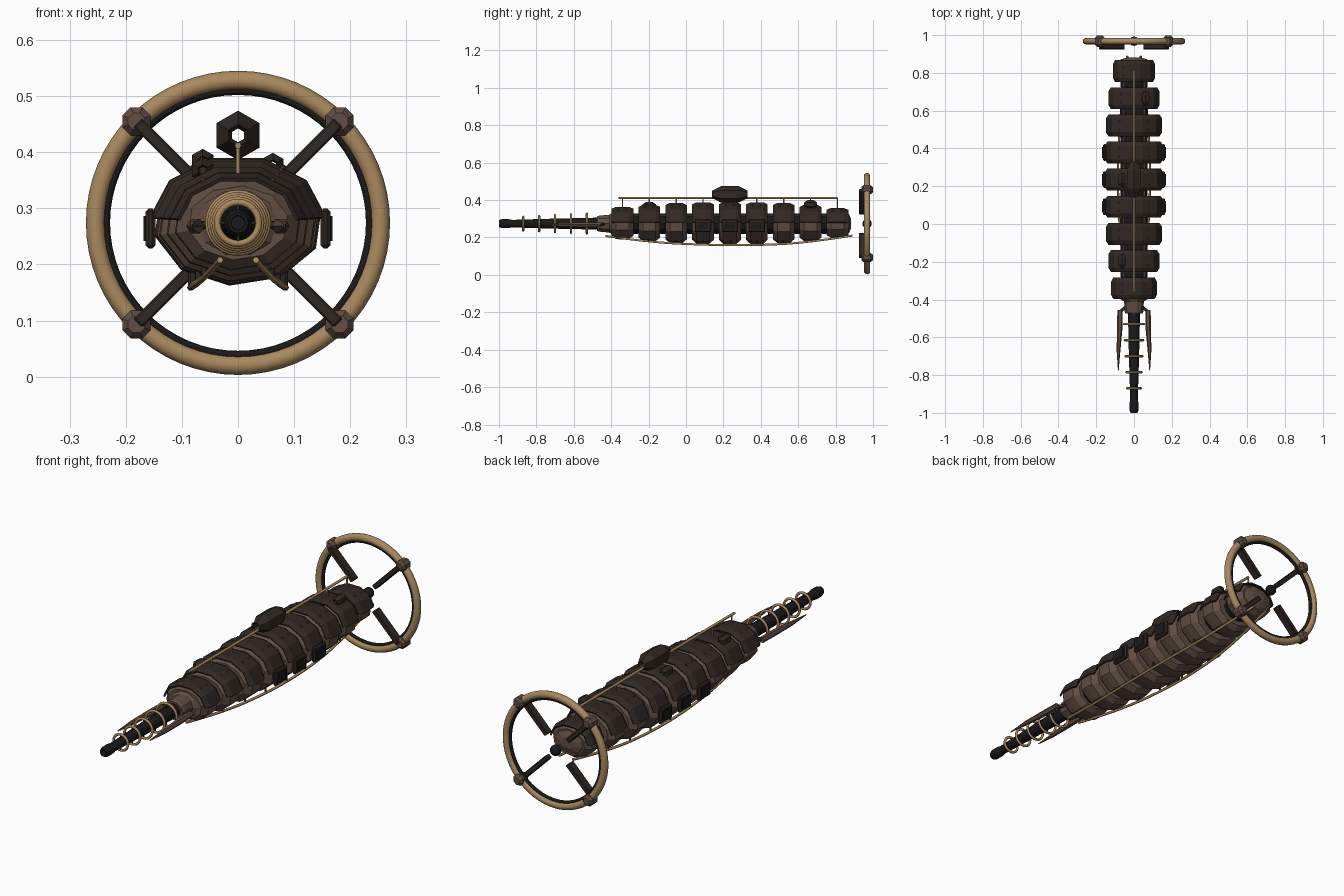
import bpy, bmesh
from math import sin, cos, pi, radians
from mathutils import Vector, Matrix

if "Cube" in bpy.data.objects:
    bpy.data.objects.remove(bpy.data.objects["Cube"])

CZ = 0.274


def mat(name, c):
    m = bpy.data.materials.new(name)
    m.diffuse_color = (*c, 1)
    m.use_nodes = True
    m.node_tree.nodes["Principled BSDF"].inputs["Base Color"].default_value = m.diffuse_color
    return m


BROWN = mat("brown_hull", (0.12, 0.075, 0.055))
DARK = mat("dark_plate", (0.03, 0.021, 0.017))
GOLD = mat("brass", (0.40, 0.25, 0.11))
BLACK = mat("black_metal", (0.01, 0.01, 0.01))


def finish(name, bm, material, smooth=False):
    me = bpy.data.meshes.new(name)
    bm.normal_update()
    bm.to_mesh(me)
    bm.free()
    me.materials.append(material)
    for p in me.polygons:
        p.use_smooth = smooth
    ob = bpy.data.objects.new(name, me)
    bpy.context.collection.objects.link(ob)
    return ob


def loft(name, rings, material, n=10, rot=0.0, x=0.0, z=CZ, arc=None, cap=True, smooth=False):
    """Skin elliptical rings (y, rx, rz) along y; arc=(start, end) degrees leaves it open."""
    bm = bmesh.new()
    if arc:
        angs = [radians(arc[0] + (arc[1] - arc[0]) * i / n) for i in range(n + 1)]
    else:
        angs = [radians(rot) + 2 * pi * i / n for i in range(n)]
    rows = [[bm.verts.new((x + rx * cos(a), y, z + rz * sin(a))) for a in angs] for y, rx, rz in rings]
    k = len(angs)
    for r0, r1 in zip(rows, rows[1:]):
        for i in range(k - 1 if arc else k):
            j = (i + 1) % k
            bm.faces.new((r0[i], r0[j], r1[j], r1[i]))
    if cap and not arc:
        bm.faces.new(rows[0])
        bm.faces.new(rows[-1])
    bmesh.ops.recalc_face_normals(bm, faces=bm.faces)
    return finish(name, bm, material, smooth)


def torus(name, y, R, r, material, n=48, m=10):
    bm = bmesh.new()
    vs = [[bm.verts.new(((R + r * cos(b)) * cos(a), y + r * sin(b), CZ + (R + r * cos(b)) * sin(a)))
           for b in [2 * pi * j / m for j in range(m)]] for a in [2 * pi * i / n for i in range(n)]]
    for i in range(n):
        for j in range(m):
            i2, j2 = (i + 1) % n, (j + 1) % m
            bm.faces.new((vs[i][j], vs[i][j2], vs[i2][j2], vs[i2][j]))
    bmesh.ops.recalc_face_normals(bm, faces=bm.faces)
    return finish(name, bm, material, True)


def rod(name, pts, r, material, spline='POLY'):
    cu = bpy.data.curves.new(name, 'CURVE')
    cu.dimensions = '3D'
    cu.bevel_depth, cu.bevel_resolution, cu.use_fill_caps = r, 1, True
    cu.resolution_u = 8
    sp = cu.splines.new(spline)
    sp.points.add(len(pts) - 1)
    for p, co in zip(sp.points, pts):
        p.co = (*co, 1)
    if spline == 'NURBS':
        sp.use_endpoint_u, sp.order_u = True, 3
    cu.materials.append(material)
    ob = bpy.data.objects.new(name, cu)
    bpy.context.collection.objects.link(ob)
    return ob


def box(name, loc, size, material, ry=0.0, bevel=0.0):
    bm = bmesh.new()
    bmesh.ops.create_cube(bm, size=1)
    bmesh.ops.scale(bm, vec=size, verts=bm.verts)
    if bevel:
        bmesh.ops.bevel(bm, geom=bm.edges[:], offset=bevel, segments=1, affect='EDGES')
    bmesh.ops.transform(bm, matrix=Matrix.Translation(loc) @ Matrix.Rotation(ry, 4, 'Y'), verts=bm.verts)
    return finish(name, bm, material)


# Hull segments, each with an armour shell over the top half
YS = [-0.34 + 0.1437 * i for i in range(9)]
RX = [0.115, 0.130, 0.144, 0.150, 0.152, 0.150, 0.144, 0.130, 0.106]
for i, (y, rx) in enumerate(zip(YS, RX)):
    rz = rx * 0.74
    loft(f"hull_segment_{i}", [(y + d, rx * s, rz * s) for d, s in
         ((-0.058, 0.78), (-0.034, 0.98), (0, 1.0), (0.034, 0.98), (0.058, 0.78))], BROWN, rot=12)
    px, pz = rx + 0.006, rz + 0.008
    shell = loft(f"armour_shell_{i}", [(y + d, px * s, pz * s) for d, s in
                 ((-0.058, 0.9), (-0.036, 1.0), (0.036, 1.0), (0.058, 0.9))], DARK, n=5, arc=(5, 175))
    sol = shell.modifiers.new("thickness", 'SOLIDIFY')
    sol.thickness, sol.offset = 0.007, -1
    # small studs on the shell
    for a in (58, 122):
        for d in (-0.022, 0.022):
            c = Vector((px * 0.97 * cos(radians(a)), y + d, CZ + pz * 0.97 * sin(radians(a))))
            bm = bmesh.new()
            bmesh.ops.create_icosphere(bm, subdivisions=1, radius=0.005, matrix=Matrix.Translation(c))
            finish(f"shell_stud_{i}", bm, BROWN)
    # flexible joint behind the segment
    if i < 8:
        g = y + 0.0718
        loft(f"joint_{i}", [(g - 0.03, 0.062, 0.045), (g - 0.01, 0.072, 0.055),
                            (g + 0.01, 0.072, 0.055), (g + 0.03, 0.062, 0.045)], BLACK, n=12)
        for s in (-1, 1):
            rod(f"joint_link_{i}", [(s * 0.055, g - 0.03, CZ + 0.045), (s * 0.055, g + 0.03, CZ + 0.045)],
                0.004, GOLD)

# Stern cap and neck
loft("stern_cap", [(0.855, 0.085, 0.062), (0.872, 0.07, 0.05), (0.882, 0.035, 0.025)], BROWN, rot=12)
loft("neck", [(-0.475, 0.045, 0.04), (-0.465, 0.05, 0.045), (-0.41, 0.052, 0.05), (-0.39, 0.085, 0.065)], BROWN)

# Long snout barrel with brass rings and a hollow muzzle
loft("snout_barrel", [(y, r, r) for y, r in ((-0.47, 0.032), (-0.70, 0.027), (-0.93, 0.020), (-0.95, 0.024),
     (-0.985, 0.024), (-1.0, 0.018), (-1.0, 0.013), (-0.96, 0.012))], BLACK, n=16, smooth=False)
for k in range(5):
    torus(f"snout_ring_{k}", -0.53 - 0.085 * k, 0.053 - 0.004 * k, 0.006, GOLD, 24, 8)
    for a in (0, pi / 2):
        e = 0.053 - 0.004 * k
        y = -0.53 - 0.085 * k
        rod(f"ring_spoke_{k}", [(-e * cos(a), y, CZ - e * sin(a)), (e * cos(a), y, CZ + e * sin(a))], 0.003, DARK)

# Side tusks beside the snout
for s in (-1, 1):
    bm = bmesh.new()
    rows = [[bm.verts.new((s * cx + r * cos(t * pi / 3), y, CZ - 0.006 + r * sin(t * pi / 3))) for t in range(6)]
            for y, cx, r in ((-0.455, 0.074, 0.014), (-0.54, 0.075, 0.015), (-0.67, 0.082, 0.010), (-0.775, 0.083, 0.002))]
    for a, b in zip(rows, rows[1:]):
        for t in range(6):
            bm.faces.new((a[t], a[(t + 1) % 6], b[(t + 1) % 6], b[t]))
    bm.faces.new(rows[0])
    bm.faces.new(rows[-1])
    bmesh.ops.recalc_face_normals(bm, faces=bm.faces)
    finish("side_tusk", bm, BROWN)
    rod("tusk_mount", [(s * 0.035, -0.43, CZ), (s * 0.074, -0.465, CZ - 0.006)], 0.008, DARK)

# Keel rails under the belly with struts
for s in (-1, 1):
    rod("keel_rail", [(s * 0.032, -0.43, 0.208), (s * 0.06, -0.2, 0.175), (s * 0.085, 0.1, 0.16),
                      (s * 0.085, 0.38, 0.158), (s * 0.065, 0.65, 0.172), (s * 0.035, 0.89, 0.21)],
        0.006, GOLD, 'NURBS')
    for y, x, z in ((-0.34, 0.043, 0.195), (-0.2, 0.06, 0.178), (-0.05, 0.071, 0.169), (0.09, 0.08, 0.163),
                    (0.24, 0.084, 0.16), (0.38, 0.081, 0.161), (0.52, 0.073, 0.166), (0.665, 0.061, 0.176)):
        rod("keel_strut", [(s * x, y, z), (s * x, y, z + 0.035)], 0.005, DARK)

# Spine rail with posts
rod("spine_rail", [(0, -0.36, 0.412), (0, 0.81, 0.412)], 0.006, GOLD)
for y, rx in zip(YS, RX):
    rod("spine_post", [(0, y, CZ + rx * 0.7), (0, y, 0.412)], 0.004, GOLD)

# Hollow hexagonal pods on the back
def hex_pod(name, x, y, z, r, h):
    loft(name, [(y + d * h, r * s, r * s) for d, s in
         ((-0.8, 0.28), (-1, 0.45), (-0.5, 1), (0.5, 1), (1, 0.45), (0.8, 0.28), (-0.8, 0.28))],
         DARK, n=6, rot=30, x=x, z=z, cap=False)


hex_pod("dorsal_pod", 0, 0.235, 0.430, 0.044, 0.095)
for x, y, z in ((-0.063, YS[1], 0.368), (0.062, YS[7], 0.377), (-0.063, YS[4], 0.384)):
    hex_pod("small_pod", x, y, z, 0.022, 0.035)

# Flank boxes on the three middle segments
for i in (3, 4, 5):
    for s in (-1, 1):
        box("flank_box", (s * 0.156, YS[i], 0.264), (0.018, 0.088, 0.072), DARK, bevel=0.006)
        box("flank_box_lid", (s * 0.166, YS[i], 0.264), (0.005, 0.06, 0.045), BLACK)

# Tail ring: brass rim, dark liner, diagonal vanes, rim nodes and centre hub
torus("tail_ring", 0.968, 0.254, 0.017, GOLD, 64, 12)
torus("tail_ring_liner", 0.968, 0.236, 0.008, BLACK, 64, 8)
for k in range(4):
    a = pi / 4 + k * pi / 2
    ux, uz = cos(a), sin(a)
    box("tail_vane", (ux * 0.165, 0.944, CZ + uz * 0.165), (0.175, 0.038, 0.022), DARK, ry=-a, bevel=0.003)
    loft("rim_node", [(0.968 + d, r, r) for d, r in ((-0.031, 0.016), (-0.018, 0.027), (0.018, 0.027), (0.031, 0.016))],
         BROWN, n=8, rot=22.5, x=ux * 0.256, z=CZ + uz * 0.256)
bm = bmesh.new()
bmesh.ops.create_uvsphere(bm, u_segments=12, v_segments=8, radius=0.025, matrix=Matrix.Translation((0, 0.968, CZ)))
finish("tail_hub", bm, BLACK)
